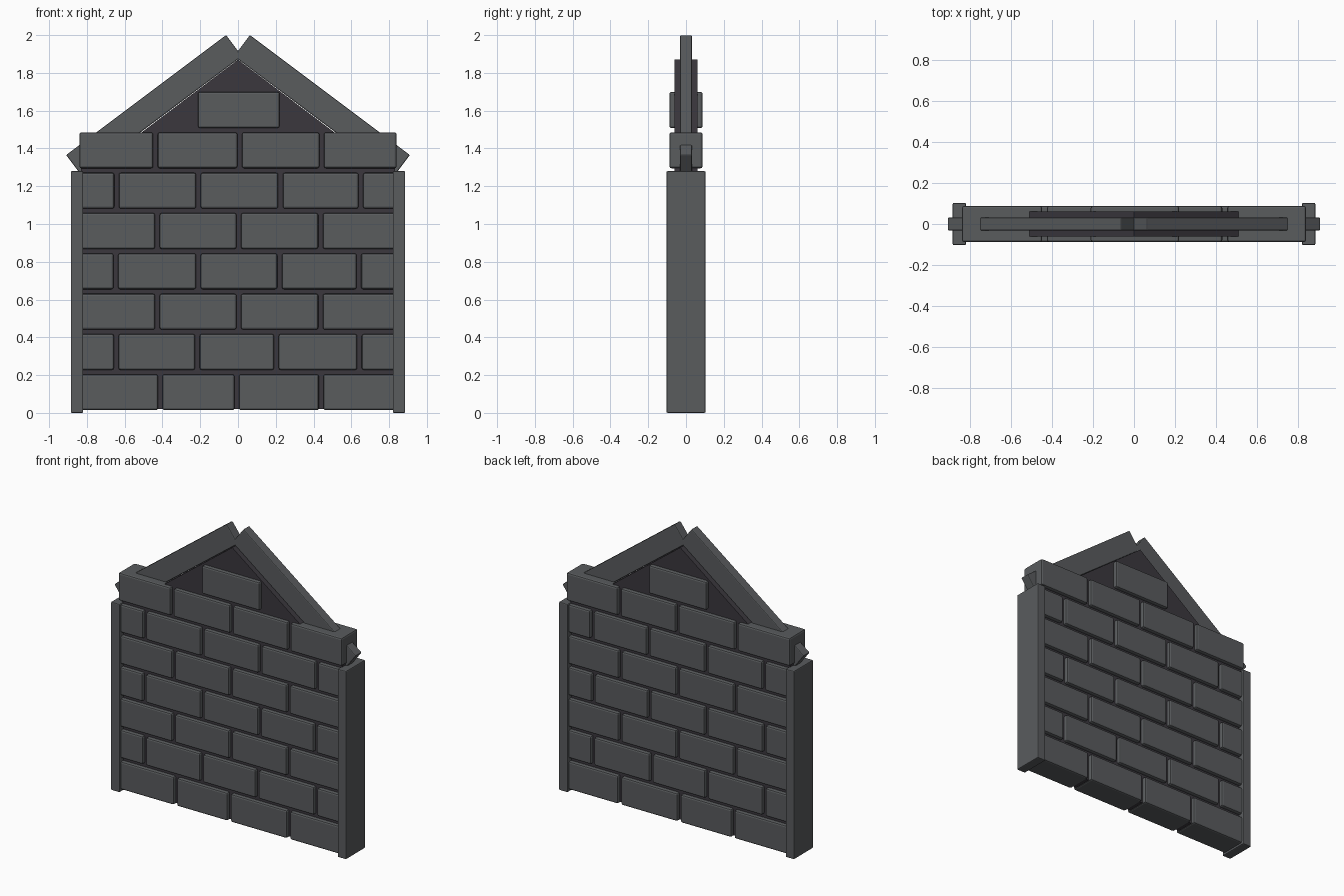
import bpy, bmesh, math
from mathutils import Matrix

if "Cube" in bpy.data.objects:
    bpy.data.objects.remove(bpy.data.objects["Cube"])


def material(name, rgb):
    m = bpy.data.materials.new(name)
    m.diffuse_color = (*rgb, 1)
    m.use_nodes = True
    m.node_tree.nodes["Principled BSDF"].inputs["Base Color"].default_value = m.diffuse_color
    return m


STONE = material("grey stone", (0.1, 0.106, 0.111))
MORTAR = material("dark mortar", (0.043, 0.039, 0.048))


def finish(name, bm, mat, bevel=0):
    bmesh.ops.recalc_face_normals(bm, faces=bm.faces)
    me = bpy.data.meshes.new(name)
    bm.to_mesh(me)
    bm.free()
    me.materials.append(mat)
    ob = bpy.data.objects.new(name, me)
    bpy.context.collection.objects.link(ob)
    if bevel:
        b = ob.modifiers.new("bevel", 'BEVEL')
        b.width, b.segments = bevel, 2
    return ob


def box(name, x0, x1, hy, z0, z1, mat, bevel=0):
    bm = bmesh.new()
    bmesh.ops.create_cube(bm, size=1)
    bmesh.ops.scale(bm, vec=(x1 - x0, 2 * hy, z1 - z0), verts=bm.verts)
    bmesh.ops.translate(bm, vec=((x0 + x1) / 2, 0, (z0 + z1) / 2), verts=bm.verts)
    return finish(name, bm, mat, bevel)


def prism(name, pts, hy, mat, bevel=0):
    bm = bmesh.new()
    f = bm.faces.new([bm.verts.new((x, -hy, z)) for x, z in pts])
    ext = bmesh.ops.extrude_face_region(bm, geom=[f])
    vs = [v for v in ext["geom"] if isinstance(v, bmesh.types.BMVert)]
    bmesh.ops.translate(bm, vec=(0, 2 * hy, 0), verts=vs)
    return finish(name, bm, mat, bevel)


# Mortar core and gable infill
box("mortar_core", -0.83, 0.83, 0.062, 0.02, 1.47, MORTAR)
prism("gable_infill", [(-0.53, 1.47), (0.53, 1.47), (0, 1.87)], 0.062, MORTAR)

# Brick courses: centres of the vertical joints in each course
courses = [
    [-0.412, -0.007, 0.44],
    [-0.645, -0.215, 0.203, 0.643],
    [-0.427, 0.004, 0.437],
    [-0.647, -0.21, 0.22, 0.64],
    [-0.427, 0.004, 0.437],
    [-0.643, -0.21, 0.225, 0.65],
    [-0.437, 0.009, 0.443],
]
GAP, PITCH, HEIGHT, DEPTH = 0.012, 0.2135, 0.19, 0.088
for r, joints in enumerate(courses):
    end = 0.84 if r == 6 else 0.86   # the top course rests above the posts
    z = 0.014 + r * PITCH
    edges = [-end - GAP] + joints + [end + GAP]
    for i, (a, b) in enumerate(zip(edges, edges[1:])):
        box(f"brick_{r + 1}_{i + 1}", a + GAP, b - GAP, DEPTH, z, z + HEIGHT, STONE, 0.011)
box("gable_brick", -0.212, 0.22, DEPTH, 1.508, 1.70, STONE, 0.011)

# Corner posts and sloping coping beams, left and right
slope = math.atan2(0.635, 0.847)
ux, uz = math.cos(slope), math.sin(slope)
T = 0.14
for s, side in ((-1, "left"), (1, "right")):
    x0, x1 = sorted((s * 0.82, s * 0.885))
    box(f"{side}_post", x0, x1, 0.103, 0, 1.28, STONE, 0.006)
    top, tail = (-0.063, 2.0), (-0.91, 1.365)
    pts = [top, tail, (tail[0] + T * uz, tail[1] - T * ux), (top[0] + T * uz, top[1] - T * ux)]
    prism(f"{side}_coping", [(-s * x, z) for x, z in pts], 0.032, STONE, 0.006)
